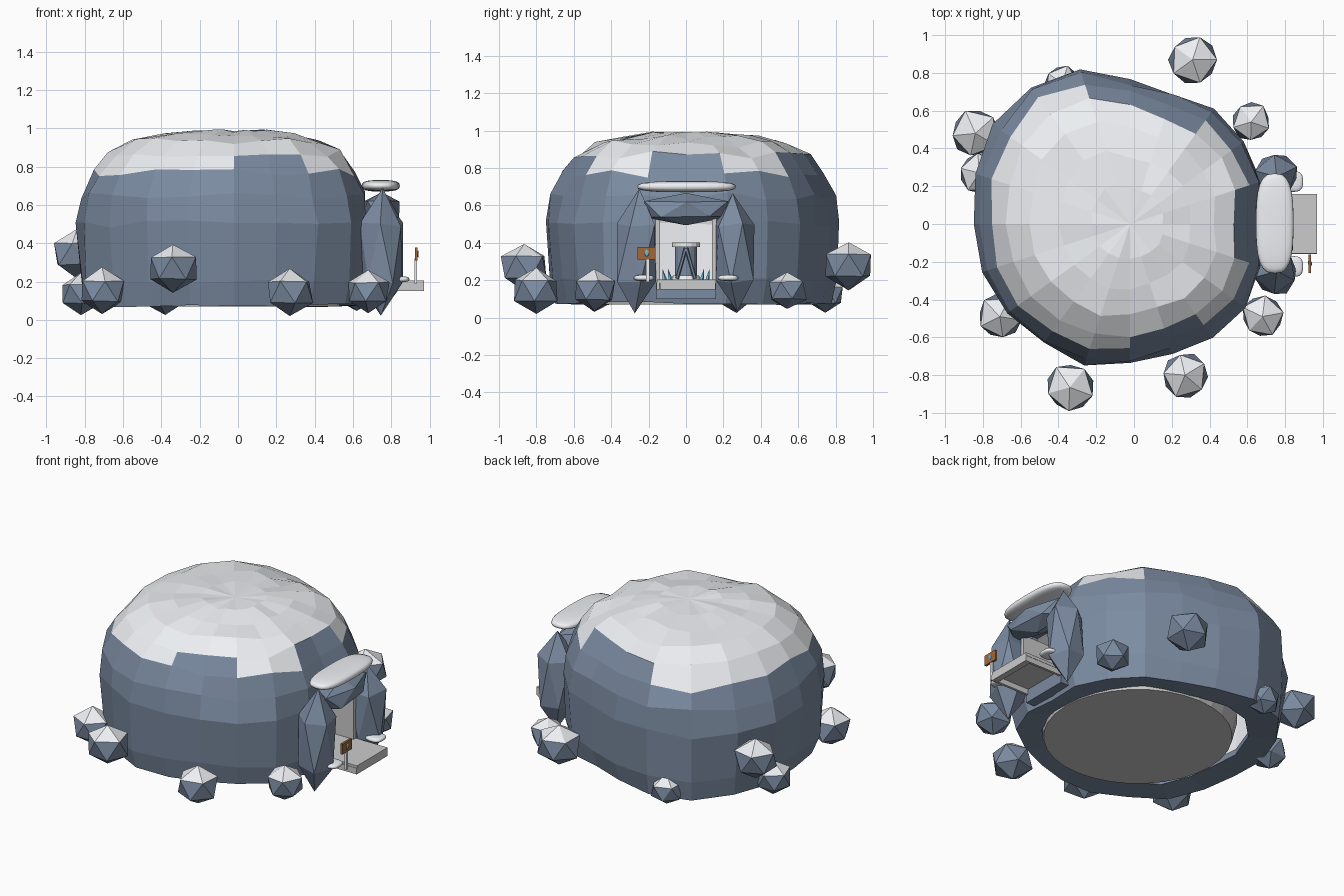
import bpy, bmesh, math, random
from mathutils import Vector, Matrix

if "Cube" in bpy.data.objects:
    bpy.data.objects.remove(bpy.data.objects["Cube"])
random.seed(4)

def material(name, rgb):
    m = bpy.data.materials.new(name)
    m.diffuse_color = (*rgb, 1)
    m.use_nodes = True
    m.node_tree.nodes["Principled BSDF"].inputs["Base Color"].default_value = m.diffuse_color
    return m

ROCK = material("rock", (0.20, 0.26, 0.36))
SNOW = material("snow", (0.85, 0.87, 0.9))
WOOD = material("wood", (0.35, 0.14, 0.04))
ICE = material("ice", (0.15, 0.5, 0.75))

def make(name, bm, mats=(), snow_above=None):
    """Turn a bmesh into an object; upward faces can take the second material."""
    bm.normal_update()
    if snow_above is not None:
        for f in bm.faces:
            f.material_index = int(f.normal.z > snow_above)
    me = bpy.data.meshes.new(name)
    bm.to_mesh(me)
    bm.free()
    for m in mats:
        me.materials.append(m)
    ob = bpy.data.objects.new(name, me)
    bpy.context.collection.objects.link(ob)
    return ob

def place(loc, scale, rot=0, tilt=0):
    return (Matrix.Translation(loc) @ Matrix.Rotation(rot, 4, 'Z') @
            Matrix.Rotation(tilt, 4, 'X') @ Matrix.Diagonal((*scale, 1)))

def box(name, lo, hi, mats=()):
    lo, hi = Vector(lo), Vector(hi)
    bm = bmesh.new()
    bmesh.ops.create_cube(bm, size=1, matrix=place((lo + hi) / 2, hi - lo))
    return make(name, bm, mats)

def stone(name, loc, scale, rot=0, tilt=0, snow=0.45, jitter=0.07):
    bm = bmesh.new()
    bmesh.ops.create_icosphere(bm, subdivisions=1, radius=1)
    for v in bm.verts:
        v.co *= 1 + random.uniform(-jitter, jitter)
    bm.transform(place(loc, scale, rot, tilt))
    return make(name, bm, (ROCK, SNOW), snow)

def cone(name, loc, r1, r2, h, mats=(), n=16, rot=(0, 0, 0)):
    bm = bmesh.new()
    bmesh.ops.create_cone(bm, cap_ends=True, segments=n, radius1=r1, radius2=r2, depth=h)
    ob = make(name, bm, mats)
    ob.location, ob.rotation_euler = loc, rot
    return ob

def drift(name, loc, scale):
    """Smooth, flattened snow pad with squared-off plan."""
    bm = bmesh.new()
    bmesh.ops.create_uvsphere(bm, u_segments=24, v_segments=12, radius=1)
    for v in bm.verts:
        v.co = Vector([math.copysign(abs(c) ** 0.7, c) for c in v.co])
    bm.transform(place(loc, scale))
    ob = make(name, bm, (SNOW,))
    for p in ob.data.polygons:
        p.use_smooth = True
    return ob

# Rock dome: uneven plan outline times a vertical profile
outline = [.69, .73, .75, .745, .735, .775, .87, .905, .885, .845,
           .815, .815, .805, .785, .775, .74, .715, .735, .75, .73]
profile = [(.085, .74), (.075, .94), (.2, .98), (.5, 1), (.65, .965), (.77, .90),
           (.87, .80), (.93, .65), (.965, .46), (.985, .25)]
bm = bmesh.new()
rings = []
for i, (z, f) in enumerate(profile):
    ring = []
    for k, r in enumerate(outline):
        a = 2 * math.pi * k / len(outline)
        rr = r * f * (1 + random.uniform(-.02, .02))
        dz = random.uniform(-.022, .022) if 2 < i < 8 else random.uniform(-.01, .01)
        ring.append(bm.verts.new((-.02 + rr * math.cos(a), rr * math.sin(a), z + dz)))
    rings.append(ring)
pole = bm.verts.new((-.02, 0, .985))
n = len(outline)
for a, b in zip(rings, rings[1:]):
    for k in range(n):
        bm.faces.new((a[k], a[(k + 1) % n], b[(k + 1) % n], b[k]))
for k in range(n):
    bm.faces.new((rings[-1][k], rings[-1][(k + 1) % n], pole))
dome = make("rock_dome", bm, (ROCK, SNOW), .58)

# Hollow the dome and cut the doorway
shell = dome.modifiers.new("shell", 'SOLIDIFY')
shell.thickness, shell.offset, shell.material_offset = .04, -1, 1
cutter = box("door_cutter", (.45, -.145, .16), (1.1, .145, .56))
cutter.hide_render = True
cutter.display_type = 'WIRE'
cut = dome.modifiers.new("doorway", 'BOOLEAN')
cut.object, cut.operation, cut.solver = cutter, 'DIFFERENCE', 'EXACT'

# Inner floor
cone("cave_floor", (-.03, 0, .13), .56, .59, .12, n=32)

# Boulders scattered around the base: x, y, z, radius
boulders = [(.31, .87, .28, .137), (-.34, -.865, .27, .137), (.27, -.80, .145, .13),
            (.68, -.49, .145, .12), (-.71, -.49, .15, .13), (-.84, .48, .345, .137),
            (-.82, .27, .135, .115), (-.38, .745, .12, .105), (.62, .54, .145, .112)]
for i, (x, y, z, r) in enumerate(boulders):
    stone(f"boulder_{i + 1}", (x, y, z), (r, r, r * .92), rot=i * .9)

# Entrance: two tall rocks, a lintel rock and its snow cap
for side in (-1, 1):
    stone(f"door_pillar_{'left' if side < 0 else 'right'}", (.75, side * .262, .345),
          (.125, .125, .335), rot=side * .4, tilt=side * .04, snow=.97)
    drift("pillar_drift", (.84, side * .225, .212), (.055, .055, .016))
stone("lintel_rock", (.75, 0, .58), (.11, .25, .09), rot=.05, snow=.97)
drift("lintel_snow", (.745, .003, .70), (.1, .265, .03))

# Doorstep and passage
box("doorstep", (.55, -.155, .185), (.97, .16, .205))
box("doorstep_front", (.93, -.14, .15), (.97, .145, .19))
box("passage_base", (.48, -.16, .10), (.70, .16, .185), (ROCK,))
for side in (-1, 1):
    y = side * .15
    box("passage_wall", (.5, y - .012, .19), (.74, y + .012, .54))
    box("doorstep_side", (.64, y - .008, .15), (.97, y + .008, .19))

# Sign by the door
box("sign_post", (.922, -.214, .19), (.934, -.196, .32), (SNOW,))
box("sign_board", (.924, -.26, .31), (.938, -.162, .378), (WOOD,))
stone("sign_drop", (.94, -.21, .344), (.004, .012, .022), jitter=0).data.materials[0] = ICE

# Pedestal inside with braces and ice shards
cone("pedestal_drum", (.1, 0, .295), .06, .06, .19, (ROCK,))
cone("pedestal_top", (.1, 0, .39), .075, .075, .025, (SNOW,))
cone("pedestal_foot", (.1, 0, .21), .08, .07, .03, (SNOW,))
for side in (-1, 1):
    cone("pedestal_brace", (.17, side * .025, .29), .01, .01, .17, (ROCK,), 6, (side * .28, 0, 0))
    for j in range(2):
        cone("ice_shard", (.22 + .12 * j, side * (.09 + .03 * j), .23), .014, 0, .07,
             (ICE,), 5, (-side * .2, 0, 0))
